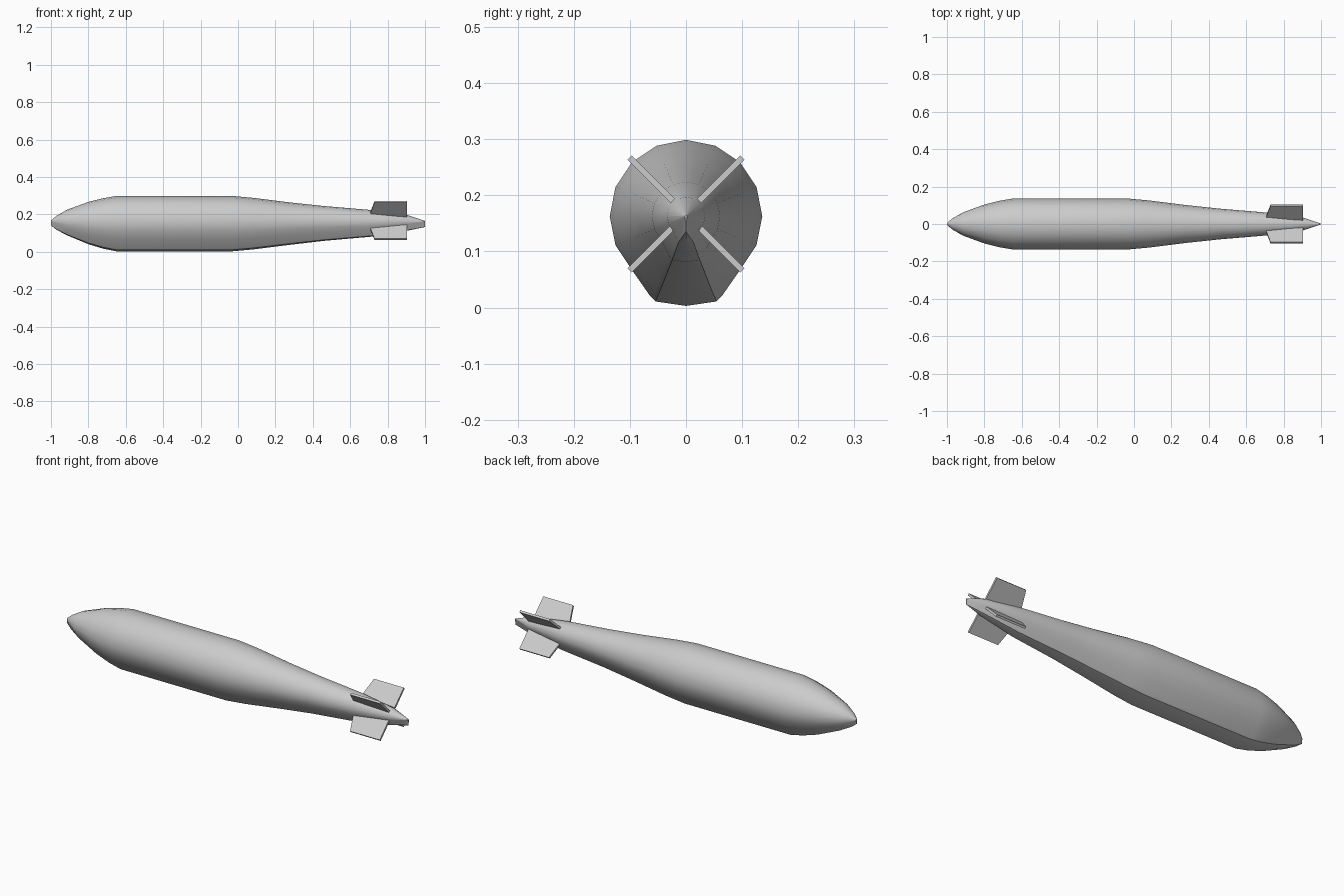
import bpy, bmesh
from math import sin, cos, pi
from mathutils import Vector

if "Cube" in bpy.data.objects:
    bpy.data.objects.remove(bpy.data.objects["Cube"])

AXIS_Z = 0.163

# Body stations: x, radius of round part, depth of the keel below the axis
STATIONS = [
    (-1.0, 0.005, 0.022), (-0.97, 0.030, 0.045), (-0.915, 0.062, 0.074),
    (-0.80, 0.104, 0.122), (-0.72, 0.124, 0.146), (-0.65, 0.136, 0.160),
    (-0.03, 0.136, 0.160), (0.08, 0.126, 0.150), (0.28, 0.101, 0.125),
    (0.46, 0.082, 0.104), (0.71, 0.061, 0.082), (0.905, 0.034, 0.050),
    (1.0, 0.002, 0.030),
]


def section(x, r, d):
    """Round upper hull with a flattened keel underneath."""
    half = [(r * sin(i * pi / 8), r * cos(i * pi / 8)) for i in range(7)]
    half += [(0.47 * r, -0.89 * d), (0.40 * r, -0.95 * d), (0, -d)]
    ring = half + [(-y, z) for y, z in half[-2:0:-1]]
    return [(x, y, AXIS_Z + z) for y, z in ring]


def finish(name, bm, smooth=False):
    bmesh.ops.recalc_face_normals(bm, faces=bm.faces)
    mesh = bpy.data.meshes.new(name)
    bm.to_mesh(mesh)
    bm.free()
    obj = bpy.data.objects.new(name, mesh)
    bpy.context.collection.objects.link(obj)
    if smooth:
        bpy.ops.object.select_all(action='DESELECT')
        obj.select_set(True)
        bpy.context.view_layer.objects.active = obj
        bpy.ops.object.shade_smooth_by_angle(angle=pi / 6)
    return obj


# Lofted hull
bm = bmesh.new()
rings = [[bm.verts.new(p) for p in section(*s)] for s in STATIONS]
n = len(rings[0])
for a, b in zip(rings, rings[1:]):
    for i in range(n):
        j = (i + 1) % n
        bm.faces.new((a[i], a[j], b[j], b[i]))
bm.faces.new(rings[0])
bm.faces.new(rings[-1])
finish("hull", bm, smooth=True)

# Four diagonal tail fins: outline as (x, distance from axis)
FIN = [(0.705, 0.05), (0.73, 0.142), (0.904, 0.142), (0.904, 0.033)]
HALF_THICK = 0.0055
for k in range(4):
    ang = pi / 4 + k * pi / 2
    out = Vector((0, cos(ang), sin(ang)))
    side = Vector((0, -sin(ang), cos(ang))) * HALF_THICK
    base = Vector((0, 0, AXIS_Z + 0.004))
    bm = bmesh.new()
    pts = [base + Vector((x, 0, 0)) + out * d for x, d in FIN]
    front = [bm.verts.new(p + side) for p in pts]
    back = [bm.verts.new(p - side) for p in pts]
    bm.faces.new(front)
    bm.faces.new(back[::-1])
    for i in range(4):
        j = (i + 1) % 4
        bm.faces.new((front[i], back[i], back[j], front[j]))
    finish(f"tail_fin_{k + 1}", bm)
